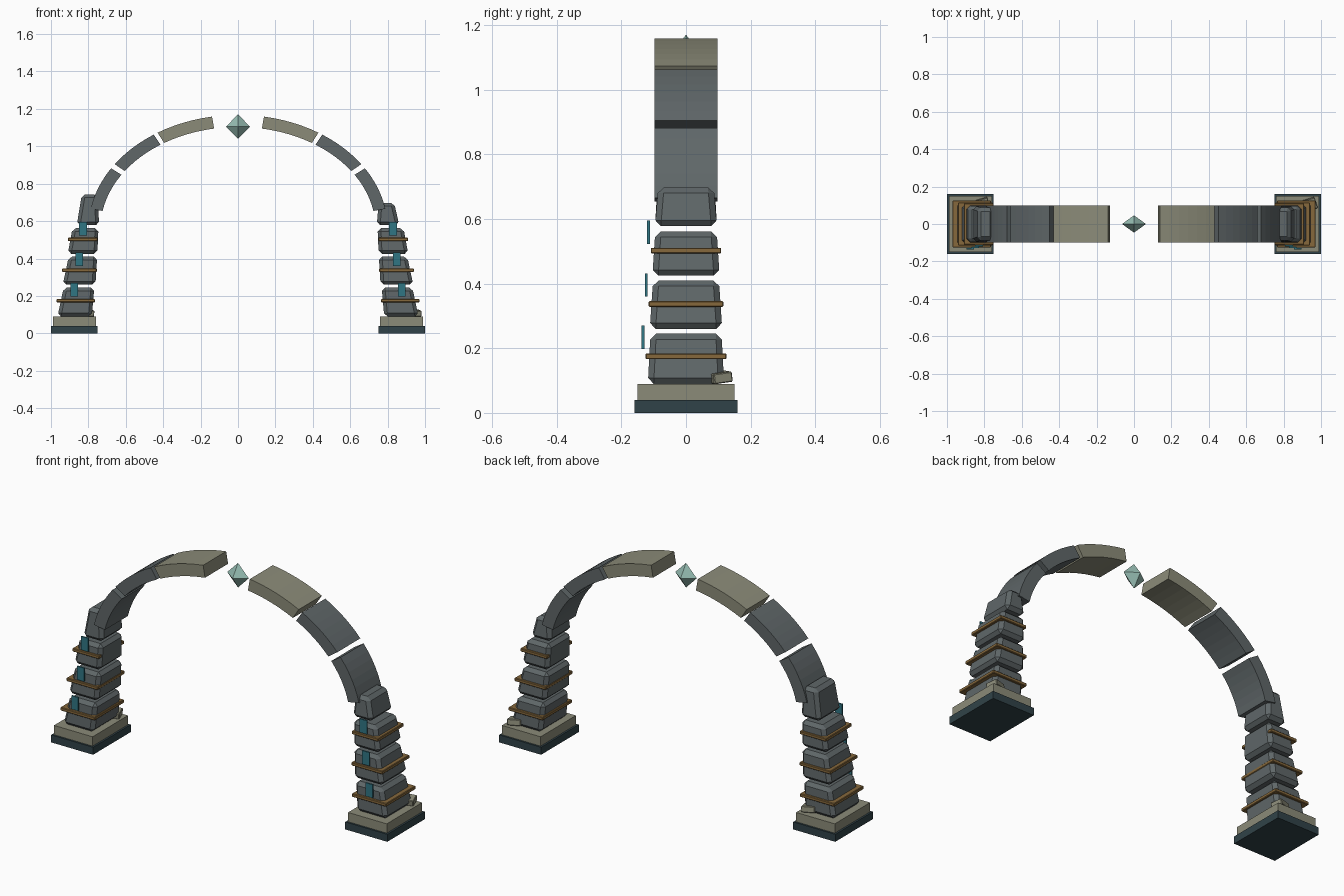
import bpy, bmesh, math
from mathutils import Euler

if "Cube" in bpy.data.objects:
    bpy.data.objects.remove(bpy.data.objects["Cube"])


def mat(name, rgb):
    m = bpy.data.materials.new(name)
    m.diffuse_color = (*rgb, 1)
    m.use_nodes = True
    m.node_tree.nodes["Principled BSDF"].inputs["Base Color"].default_value = m.diffuse_color
    return m


STONE = mat("stone", (0.115, 0.135, 0.14))
PALE = mat("pale_stone", (0.26, 0.26, 0.19))
DARK = mat("dark_stone", (0.03, 0.055, 0.065))
BRONZE = mat("bronze", (0.24, 0.14, 0.045))
TEAL = mat("teal", (0.03, 0.18, 0.23))
GEM = mat("crystal", (0.30, 0.50, 0.44))


def make(name, verts, faces, material, bevel=0.0):
    me = bpy.data.meshes.new(name)
    me.from_pydata(verts, [], faces)
    bm = bmesh.new()
    bm.from_mesh(me)
    bmesh.ops.recalc_face_normals(bm, faces=bm.faces)
    bm.to_mesh(me)
    bm.free()
    me.materials.append(material)
    ob = bpy.data.objects.new(name, me)
    bpy.context.collection.objects.link(ob)
    if bevel:
        b = ob.modifiers.new("chamfer", 'BEVEL')
        b.width, b.segments, b.limit_method = bevel, 1, 'NONE'
    return ob


def block(name, bottom, top, z0, z1, material, bevel=0.0):
    """Tapered box; bottom and top are (x0, x1, y0, y1)."""
    verts = []
    for (x0, x1, y0, y1), z in ((bottom, z0), (top, z1)):
        verts += [(x0, y0, z), (x1, y0, z), (x1, y1, z), (x0, y1, z)]
    faces = [(0, 1, 2, 3), (4, 5, 6, 7)]
    faces += [(i, (i + 1) % 4, (i + 1) % 4 + 4, i + 4) for i in range(4)]
    return make(name, verts, faces, material, bevel)


def box(name, s, x0, x1, y0, y1, z0, z1, material, bevel=0.0):
    r = (s * x0, s * x1, y0, y1)
    return block(name, r, r, z0, z1, material, bevel)


def voussoir(name, s, a0, a1, material, steps=6):
    """Curved arch stone swept along an ellipse."""
    verts, faces = [], []
    for i in range(steps + 1):
        t = math.radians(a0 + (a1 - a0) * i / steps)
        for a, b, y in ((0.80, 0.608, -0.098), (0.80, 0.608, 0.098),
                        (0.735, 0.543, 0.098), (0.735, 0.543, -0.098)):
            verts.append((s * a * math.cos(t), y, 0.56 + b * math.sin(t)))
    for i in range(steps):
        for k in range(4):
            j = (k + 1) % 4
            faces.append((4 * i + k, 4 * i + j, 4 * i + 4 + j, 4 * i + 4 + k))
    faces += [(0, 1, 2, 3), tuple(4 * steps + k for k in range(4))]
    return make(name, verts, faces, material)


# bottom x range, top x range, bottom/top half depth, z range
BLOCKS = [
    ((0.782, 0.965), (0.768, 0.932), 0.118, 0.110, 0.09, 0.245),
    ((0.762, 0.937), (0.753, 0.905), 0.112, 0.102, 0.26, 0.41),
    ((0.752, 0.910), (0.746, 0.885), 0.104, 0.095, 0.425, 0.562),
]
BANDS = [(0.765, 0.970, 0.126, 0.175), (0.755, 0.940, 0.116, 0.337),
         (0.752, 0.910, 0.109, 0.502)]
INLAYS = [(0.855, 0.895, -0.133, 0.198, 0.270), (0.828, 0.870, -0.123, 0.360, 0.432),
          (0.807, 0.850, -0.116, 0.522, 0.595)]

for side, s in (("left", -1), ("right", 1)):
    # stepped foot
    box(f"{side}_foot", s, 0.75, 1.0, -0.16, 0.16, 0, 0.04, DARK)
    box(f"{side}_plinth", s, 0.76, 0.99, -0.15, 0.15, 0.04, 0.09, PALE)

    # leaning pillar blocks, left cap is taller
    cap_top = 0.743 if s < 0 else 0.698
    cap = ((0.742, 0.862), (0.752, 0.835), 0.096, 0.086, 0.578, cap_top)
    for i, (bx, tx, by, ty, z0, z1) in enumerate(BLOCKS + [cap]):
        block(f"{side}_pillar_block_{i + 1}",
              (s * bx[0], s * bx[1], -by, by), (s * tx[0], s * tx[1], -ty, ty),
              z0, z1, STONE, 0.018)

    # bronze bands and floating front inlays
    for i, (x0, x1, y, z) in enumerate(BANDS):
        box(f"{side}_band_{i + 1}", s, x0, x1, -y, y, z - 0.009, z + 0.009, BRONZE, 0.003)
    for i, (x0, x1, y, z0, z1) in enumerate(INLAYS):
        box(f"{side}_inlay_{i + 1}", s, x0, x1, y - 0.004, y + 0.004, z0, z1, TEAL)

    # loose stone on the plinth, same corner on both sides
    chip = box(f"{side}_loose_stone", 1, -0.035, 0.035, -0.03, 0.03, -0.016, 0.016, PALE, 0.003)
    chip.location = (s * 0.875 + 0.065, 0.105, 0.11)
    chip.rotation_euler = Euler((0.14, 0.05, 0.3))

    # separated arch stones
    for i, (a0, a1, m) in enumerate(((10, 32, STONE), (34.5, 55.7, STONE), (57.5, 80, PALE))):
        voussoir(f"{side}_arch_stone_{i + 1}", s, a0, a1, m)

# floating crystal at the crown
c = 1.105
make("keystone_crystal",
     [(0.064, 0, c), (0, 0.046, c), (-0.064, 0, c), (0, -0.046, c), (0, 0, c + 0.066), (0, 0, c - 0.066)],
     [(i, (i + 1) % 4, p) for p in (4, 5) for i in range(4)], GEM)
